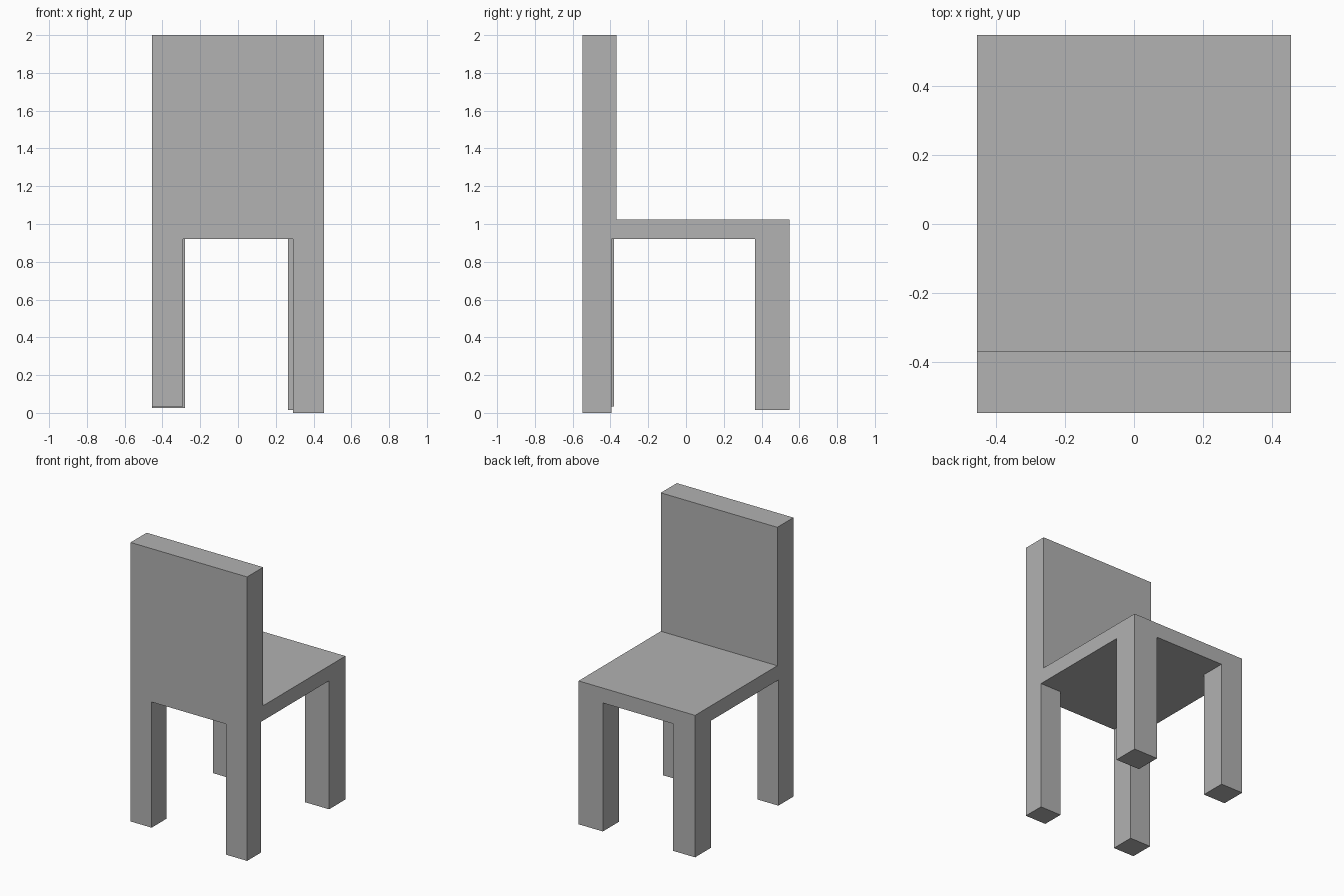
import bpy
import bmesh

if "Cube" in bpy.data.objects:
    bpy.data.objects.remove(bpy.data.objects["Cube"], do_unlink=True)

HALF_X, HALF_Y = 0.454, 0.547
SEAT_BOTTOM, SEAT_TOP, BACK_TOP = 0.92, 1.025, 2.0
BACK_INNER = -0.368

grey = bpy.data.materials.new("plain grey")
grey.use_nodes = True
colour = (0.445, 0.445, 0.445, 1)
grey.diffuse_color = colour
grey.node_tree.nodes["Principled BSDF"].inputs["Base Color"].default_value = colour


def extrude_outline(name, outline, offset, open_end=False):
    """Extrude a closed outline along offset; open_end leaves the far end uncapped."""
    bm = bmesh.new()
    base = bm.faces.new([bm.verts.new(p) for p in outline])
    result = bmesh.ops.extrude_face_region(bm, geom=[base], use_keep_orig=True)
    moved = [g for g in result["geom"] if isinstance(g, bmesh.types.BMVert)]
    cap = [g for g in result["geom"] if isinstance(g, bmesh.types.BMFace)]
    bmesh.ops.translate(bm, verts=moved, vec=offset)
    bmesh.ops.recalc_face_normals(bm, faces=bm.faces)
    if open_end:
        bmesh.ops.delete(bm, geom=cap, context="FACES_ONLY")
    mesh = bpy.data.meshes.new(name)
    bm.to_mesh(mesh)
    bm.free()
    mesh.materials.append(grey)
    obj = bpy.data.objects.new(name, mesh)
    bpy.context.collection.objects.link(obj)
    return obj


# Seat and backrest: one L-shaped side profile extruded across the width
profile = [(-HALF_Y, SEAT_BOTTOM), (HALF_Y, SEAT_BOTTOM), (HALF_Y, SEAT_TOP),
           (BACK_INNER, SEAT_TOP), (BACK_INNER, BACK_TOP), (-HALF_Y, BACK_TOP)]
extrude_outline("seat_and_backrest", [(-HALF_X, y, z) for y, z in profile],
                (2 * HALF_X, 0, 0))

# Legs: slightly uneven, each given by its inner corner and foot height
legs = {
    "leg_front_left": (1, -1, 0.29, 0.395, 0.0),
    "leg_front_right": (-1, -1, 0.29, 0.38, 0.035),
    "leg_back_left": (1, 1, 0.265, 0.365, 0.015),
    "leg_back_right": (-1, 1, 0.28, 0.37, 0.025),
}
for name, (sx, sy, inner_x, inner_y, foot) in legs.items():
    corners = [(inner_x, inner_y), (HALF_X, inner_y), (HALF_X, HALF_Y), (inner_x, HALF_Y)]
    extrude_outline(name, [(sx * x, sy * y, foot) for x, y in corners],
                    (0, 0, SEAT_BOTTOM - foot), open_end=True)
